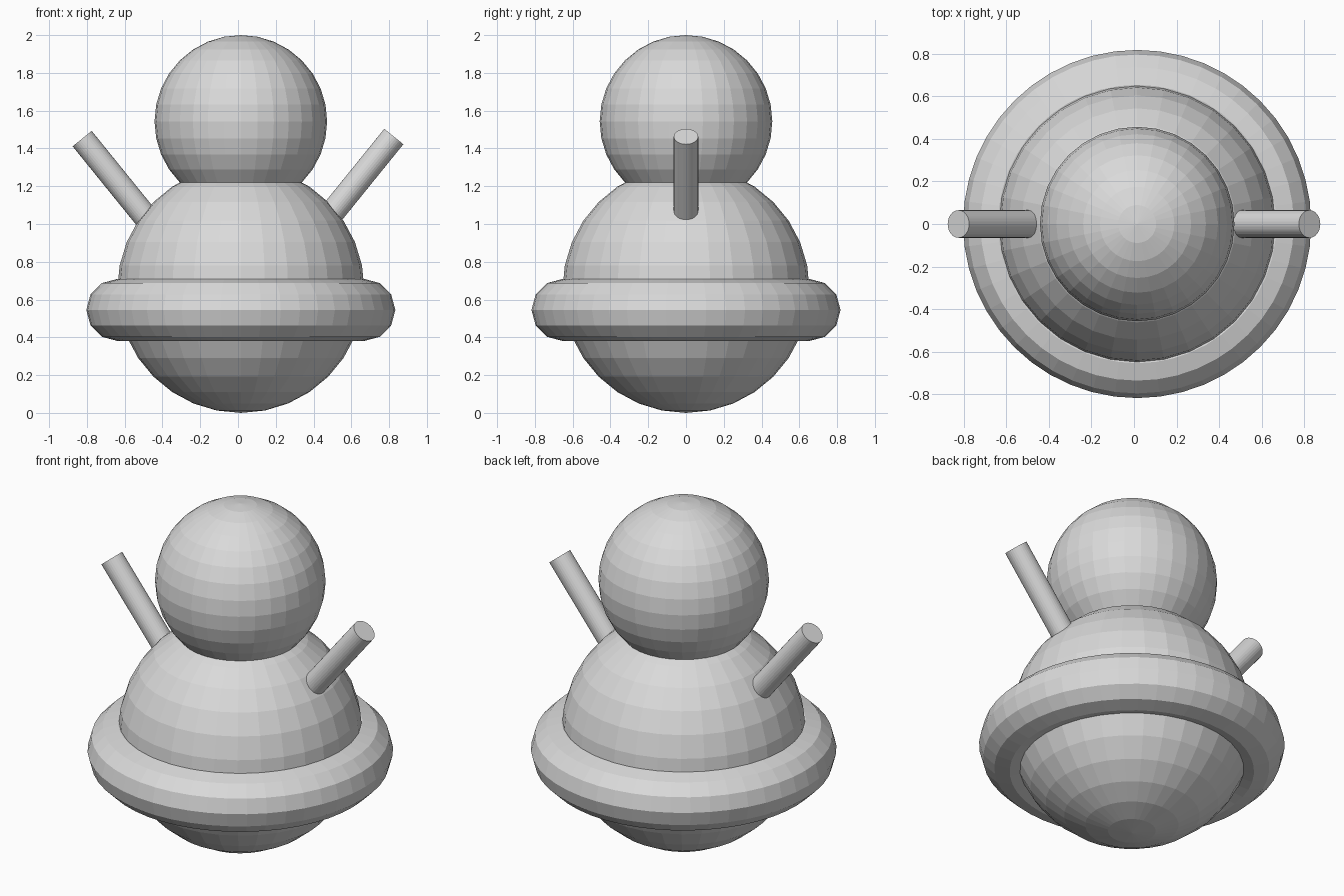
import bpy
import math
from mathutils import Vector

if "Cube" in bpy.data.objects:
    bpy.data.objects.remove(bpy.data.objects["Cube"])

grey = bpy.data.materials.new("plain grey")
grey.diffuse_color = (0.7, 0.7, 0.7, 1)
grey.use_nodes = True
grey.node_tree.nodes["Principled BSDF"].inputs["Base Color"].default_value = grey.diffuse_color

CX = 0.015  # axis of the round parts


def finish(name):
    ob = bpy.context.object
    ob.name = name
    ob.data.materials.append(grey)
    return ob


def ball(name, z, r):
    bpy.ops.mesh.primitive_uv_sphere_add(segments=32, ring_count=16, radius=r, location=(CX, 0, z))
    finish(name)


def arm(name, side, tip_x, tip_z, length=0.62, tilt=math.radians(39)):
    # cylinder leaning outwards, its lower end buried in the body
    axis = Vector((side * math.sin(tilt), 0, math.cos(tilt)))
    centre = Vector((tip_x, 0, tip_z)) - axis * length / 2
    bpy.ops.mesh.primitive_cylinder_add(vertices=32, radius=0.065, depth=length,
                                        location=centre, rotation=(0, side * tilt, 0))
    finish(name)


# round body and head
ball("body", 0.654, 0.654)
ball("head", 1.543, 0.457)

# ring around the body
bpy.ops.mesh.primitive_torus_add(major_segments=48, minor_segments=12, major_radius=0.654,
                                 minor_radius=0.164, location=(CX, 0, 0.545))
finish("ring")

# raised arms
arm("right_arm", 1, 0.825, 1.463)
arm("left_arm", -1, -0.825, 1.452)
